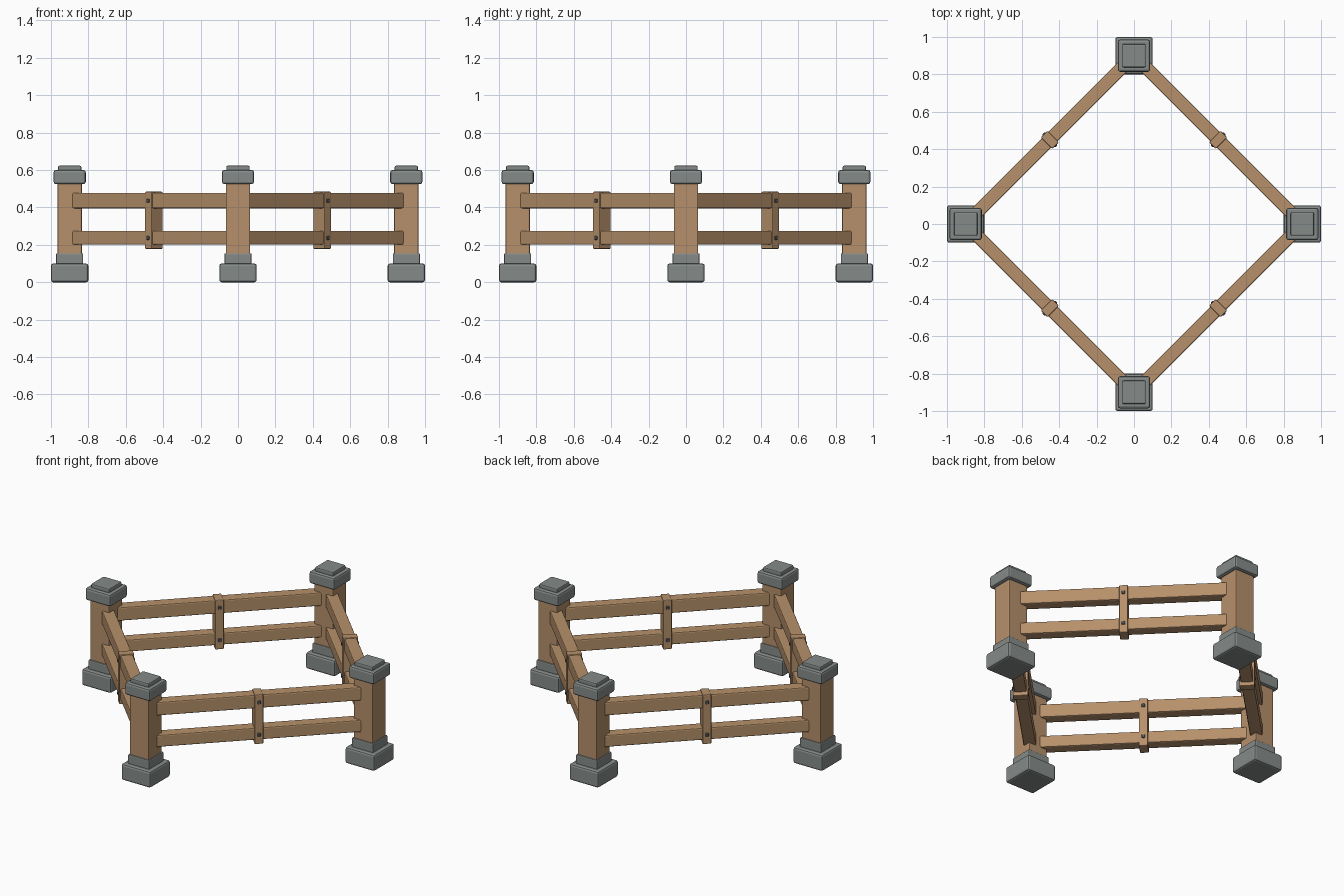
import bpy, math
from mathutils import Matrix

if "Cube" in bpy.data.objects:
    bpy.data.objects.remove(bpy.data.objects["Cube"])


def material(name, rgb):
    m = bpy.data.materials.new(name)
    m.diffuse_color = (*rgb, 1)
    m.use_nodes = True
    m.node_tree.nodes["Principled BSDF"].inputs["Base Color"].default_value = m.diffuse_color
    return m


wood = material("warm wood", (0.47, 0.28, 0.145))
stone = material("grey stone", (0.235, 0.26, 0.25))
metal = material("dark metal", (0.10, 0.12, 0.14))


def block(name, size, centre, mat, bevel, angle=0.0, segments=2):
    """Bevelled box, placed in a frame turned about the z axis."""
    bpy.ops.mesh.primitive_cube_add(size=1)
    ob = bpy.context.object
    ob.name = name
    ob.data.transform(Matrix.Diagonal((*size, 1)))
    ob.matrix_world = Matrix.Rotation(angle, 4, 'Z') @ Matrix.Translation(centre)
    ob.data.materials.append(mat)
    mod = ob.modifiers.new("soft edges", 'BEVEL')
    mod.width = bevel
    mod.segments = segments
    return ob


R = 0.9                        # distance of the posts from the centre
D = R / math.sqrt(2)           # distance of the fence panels from the centre

# Post pieces: name, width, bottom, top, material, bevel
post_parts = [
    ("post_base", 0.20, 0.0, 0.10, stone, 0.012),
    ("post_collar", 0.145, 0.095, 0.155, stone, 0.006),
    ("post", 0.13, 0.14, 0.54, wood, 0.006),
    ("post_cap", 0.172, 0.525, 0.60, stone, 0.012),
    ("post_cap_top", 0.125, 0.59, 0.623, stone, 0.007),
]

for i in range(4):
    # Corner post
    a = i * math.pi / 2
    for name, w, z0, z1, mat, bevel in post_parts:
        block(name, (w, w, z1 - z0), (R, 0, (z0 + z1) / 2), mat, bevel, a)

    # Fence panel between two posts
    b = a + math.pi / 4
    block("upper_rail", (0.07, 1.19, 0.083), (D, 0, 0.437), wood, 0.007, b)
    block("lower_rail", (0.07, 1.19, 0.074), (D, 0, 0.238), wood, 0.007, b)
    block("batten", (0.086, 0.05, 0.306), (D, 0, 0.331), wood, 0.005, b)

    # Bolts on both faces of the batten
    for side in (-1, 1):
        for z in (0.436, 0.237):
            block("bolt", (0.012, 0.02, 0.02), (D + side * 0.043, 0, z),
                  metal, 0.003, b, 1)
